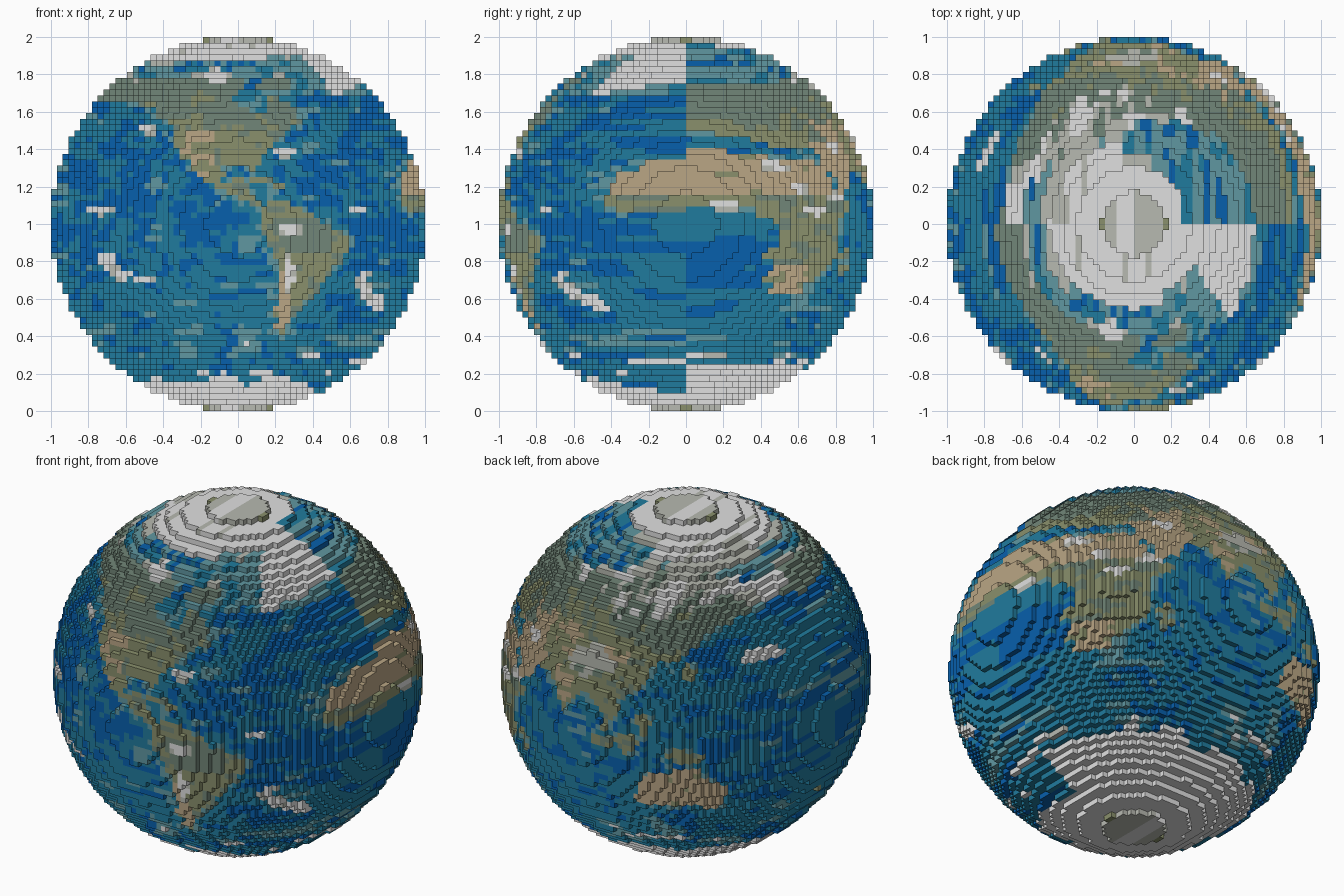
import bpy
import bmesh
from mathutils import Vector, noise

if "Cube" in bpy.data.objects:
    bpy.data.objects.remove(bpy.data.objects["Cube"])

N = 64                      # voxels across the globe
H = N // 2

# Palette: displayed sRGB, brightened to base colour
PALETTE = [("deep_blue", 6, 86, 156), ("sea_teal", 28, 111, 142),
           ("shallow_grey_teal", 86, 137, 146), ("forest_grey_green", 102, 121, 108),
           ("olive_green", 124, 130, 97), ("desert_tan", 168, 150, 120),
           ("light_grey", 166, 168, 160), ("snow_white", 203, 203, 203)]
DEEP, TEAL, SHALLOW, FOREST, OLIVE, TAN, GREY, WHITE = range(8)


def linear(c):
    c /= 255
    return min(1.0, 1.25 * (c / 12.92 if c < 0.04045 else ((c + 0.055) / 1.055) ** 2.4))


# Continents as simple longitude / latitude outlines
NORTH_AMERICA = [(-168, 66), (-160, 58), (-140, 60), (-130, 54), (-122, 47), (-120, 37),
                 (-112, 28), (-105, 20), (-95, 15), (-83, 8), (-77, 7), (-83, 14),
                 (-88, 21), (-97, 19), (-97, 28), (-84, 30), (-81, 25), (-80, 32),
                 (-70, 42), (-58, 50), (-64, 58), (-77, 62), (-78, 53), (-88, 57),
                 (-93, 60), (-85, 68), (-95, 72), (-125, 71), (-156, 71)]
SOUTH_AMERICA = [(-78, 7), (-72, 12), (-60, 9), (-50, 1), (-35, -6), (-39, -17), (-48, -26),
                 (-58, -38), (-66, -46), (-66, -55), (-72, -52), (-71, -30), (-71, -18),
                 (-79, -5)]
GREENLAND = [(-43, 61), (-31, 67), (-28, 82), (-60, 82), (-50, 70)]
AFRICA = [(-6, 36), (10, 36), (20, 32), (33, 31), (38, 20), (43, 12), (49, 11), (40, -3),
          (40, -15), (34, -25), (28, -33), (18, -34), (12, -17), (13, -5), (9, 7),
          (-7, 7), (-11, 12), (-11, 20)]
EURASIA = [(0, 45), (14, 45), (18, 40), (28, 37), (36, 36), (36, 30), (43, 13), (55, 18),
           (57, 25), (67, 25), (73, 18), (77, 8), (80, 15), (90, 22), (98, 16), (103, 2),
           (105, 10), (109, 14), (108, 21), (121, 30), (122, 39), (130, 43), (140, 52),
           (150, 60), (155, 66), (140, 72), (105, 77), (70, 72),
           (45, 67), (20, 70), (5, 60), (0, 50)]
AUSTRALIA = [(116, -22), (125, -15), (134, -11), (145, -12), (155, -25), (150, -37),
             (135, -33), (117, -35)]
CONTINENTS = [NORTH_AMERICA, SOUTH_AMERICA, AFRICA, EURASIA, AUSTRALIA]

# Islands: lon, lat, half width, half height
ISLANDS = [(102, 0, 5, 4), (114, 1, 6, 5), (140, -5, 8, 3), (138, 37, 4, 4),
           (47, -19, 3, 6), (172, -42, 4, 4), (-78, 21, 5, 2), (-71, 19, 3, 2),
           (-72, 68, 8, 4), (122, 12, 3, 5)]
# Dry regions: lon min, lon max, lat min, lat max
DRY = [(-20, 60, 14, 38), (-119, -103, 23, 44), (10, 27, -36, -18), (110, 160, -40, -10),
       (-76, -66, -50, -22), (70, 80, 14, 30), (45, 82, 36, 50), (95, 110, 38, 44)]
# Clouds: x, z, half width, half height on the front and back halves
FRONT_CLOUDS = [(-.73, 1.08, .06, .025), (-.70, .80, .03, .05), (-.62, .73, .05, .03),
                (-.51, .70, .06, .02), (.28, .97, .06, .035), (.275, .74, .025, .08),
                (.26, 1.38, .05, .02), (.63, 1.08, .04, .02), (.68, .68, .035, .07),
                (.74, .58, .03, .04), (-.48, 1.51, .04, .03), (-.12, 1.80, .06, .04)]
BACK_CLOUDS = [(.70, 1.08, .04, .03), (.76, 1.19, .03, .03), (.80, 1.31, .03, .03),
               (.55, 1.14, .05, .03), (-.78, 1.46, .06, .03), (.45, 1.40, .04, .03),
               (.96, 1.09, .025, .02), (.77, .29, .12, .025), (-.3, .36, .1, .02),
               (-.3, 1.76, .05, .08), (-.64, 1.74, .04, .03), (.27, 1.76, .04, .03),
               (-.05, 1.70, .03, .05)]


def in_poly(px, py, poly):
    hit = False
    for (ax, ay), (bx, by) in zip(poly, poly[1:] + poly[:1]):
        if (ay > py) != (by > py) and px < ax + (py - ay) * (bx - ax) / (by - ay):
            hit = not hit
    return hit


def in_blob(px, py, blob, grow=1.0):
    cx, cy, rx, ry = blob
    return ((px - cx) / rx) ** 2 + ((py - cy) / ry) ** 2 < grow


def rough(x, z, side, sx, sz, seed):
    return noise.noise(Vector((x * sx + seed, z * sz, seed * 1.7 + side * 5.3)))


def is_land(lon, lat):
    return any(in_poly(lon, lat, p) for p in CONTINENTS) or \
        any(in_blob(lon, lat, b) for b in ISLANDS)


def surface_colour(x, z, side):
    """Flat map projected onto the front (side 0) and mirrored back (side 1)."""
    lat = 90 * (z - 1)
    lon = -90 + 90 * x if side == 0 else 90 - 90 * x
    wide = rough(x, z, side, 7, 11, 3.1)
    fine = rough(x, z, side, 15, 22, 8.4)
    # polar caps
    if abs(z - 1) > 0.975:
        return OLIVE if abs(x) > 0.16 else WHITE if -0.09 < x < 0 else GREY
    if side == 0:
        south = -80 if x > 0.38 else -75
        north = 76 if x < 0.15 else 81
    else:
        south = -68
        north = 83 if x > -0.05 else 77
        if x > 0.26:
            north = 88
    if lat < south + 5 * wide:
        return WHITE
    if lat > north + 4 * wide:
        return GREY if lat < north + 1.5 or fine > 0.42 else WHITE
    if side == 0 and in_poly(lon, lat, GREENLAND):
        return WHITE
    # clouds
    for c in (FRONT_CLOUDS, BACK_CLOUDS)[side]:
        if in_blob(x, z, c, 1 + 1.6 * fine):
            return WHITE
        if in_blob(x, z, c, 1.4 + 1.6 * fine):
            return GREY
    # land
    jl, jt = lon + 3 * fine, lat + 2 * wide
    if is_land(jl, jt):
        if in_blob(lon, lat, (90, 37, 13, 7), 1 + fine):
            return GREY
        if lat > 64 + 14 * fine:
            if side == 1 and x < 0.1:
                return WHITE if wide > 0.25 else GREY if fine > -0.2 else FOREST
            return GREY if lat > 69 or fine > 0.25 else FOREST
        for a, b, c, d in DRY:
            if a < jl < b and c < jt < d:
                patchy = a in (45, 70, 95, -119)
                return OLIVE if fine > (0.08 if patchy else 0.38) else TAN
        if -72 < lon < -46 and -14 < lat < 4 and fine < 0.25:
            return FOREST
        if lat > 44 and 0.7 * wide + 0.6 * fine > (52 - lat) / 40:
            return FOREST
        if fine < -0.25:
            return FOREST
        return OLIVE
    # sea
    if lat > 62 and fine > 0.05:
        return SHALLOW
    near = any(is_land(jl + a, jt + b) for a, b in ((3, 0), (-3, 0), (0, 3), (0, -3)))
    if near and fine > 0.1:
        return SHALLOW
    streak = rough(x, z, side, 6, 17, 14.2)
    if streak > 0.5 or (0.28 < z < 0.44 and streak > 0.2):
        return WHITE if z < 0.4 and streak > 0.45 else SHALLOW
    bias = -0.08
    if z < 0.72:
        bias = -0.25
    elif side == 0 and (x > 0.35 or x < -0.05):
        bias = 0.02
    if side == 1 and 0.85 < x < 0.985 and z < 0.92:
        bias = 0.25
    if abs(z - 1) < 0.1 and x > 0.96:
        return TEAL
    return DEEP if 0.5 * wide + 0.7 * fine + bias > 0 else TEAL


def solid(i, j, k):
    return sum((c + 0.5 - H) ** 2 for c in (i, j, k)) <= H * H


# Outer faces of each cube: neighbour step and the four corners
SIDES = [((1, 0, 0), ((1, 0, 0), (1, 1, 0), (1, 1, 1), (1, 0, 1))),
         ((-1, 0, 0), ((0, 0, 0), (0, 0, 1), (0, 1, 1), (0, 1, 0))),
         ((0, 1, 0), ((0, 1, 0), (0, 1, 1), (1, 1, 1), (1, 1, 0))),
         ((0, -1, 0), ((0, 0, 0), (1, 0, 0), (1, 0, 1), (0, 0, 1))),
         ((0, 0, 1), ((0, 0, 1), (1, 0, 1), (1, 1, 1), (0, 1, 1))),
         ((0, 0, -1), ((0, 0, 0), (0, 1, 0), (1, 1, 0), (1, 0, 0)))]

# Voxel globe: exposed cube faces only, coloured per cube
filled = {(i, j, k) for i in range(N) for j in range(N) for k in range(N) if solid(i, j, k)}
bm = bmesh.new()
corners, colours = {}, {}


def corner(p):
    if p not in corners:
        corners[p] = bm.verts.new((p[0] / H - 1, p[1] / H - 1, p[2] / H))
    return corners[p]


for i, j, k in sorted(filled):
    for step, quad in SIDES:
        if (i + step[0], j + step[1], k + step[2]) in filled:
            continue
        key = (i, k, int(j >= H))
        if key not in colours:
            colours[key] = surface_colour((i + 0.5) / H - 1, (k + 0.5) / H, key[2])
        face = bm.faces.new([corner((i + a, j + b, k + c)) for a, b, c in quad])
        face.material_index = colours[key]

mesh = bpy.data.meshes.new("voxel_globe")
bm.to_mesh(mesh)
bm.free()
for name, r, g, b in PALETTE:
    mat = bpy.data.materials.new(name)
    mat.diffuse_color = (linear(r), linear(g), linear(b), 1)
    mat.use_nodes = True
    mat.node_tree.nodes["Principled BSDF"].inputs["Base Color"].default_value = mat.diffuse_color
    mesh.materials.append(mat)
globe = bpy.data.objects.new("voxel_globe", mesh)
bpy.context.collection.objects.link(globe)
